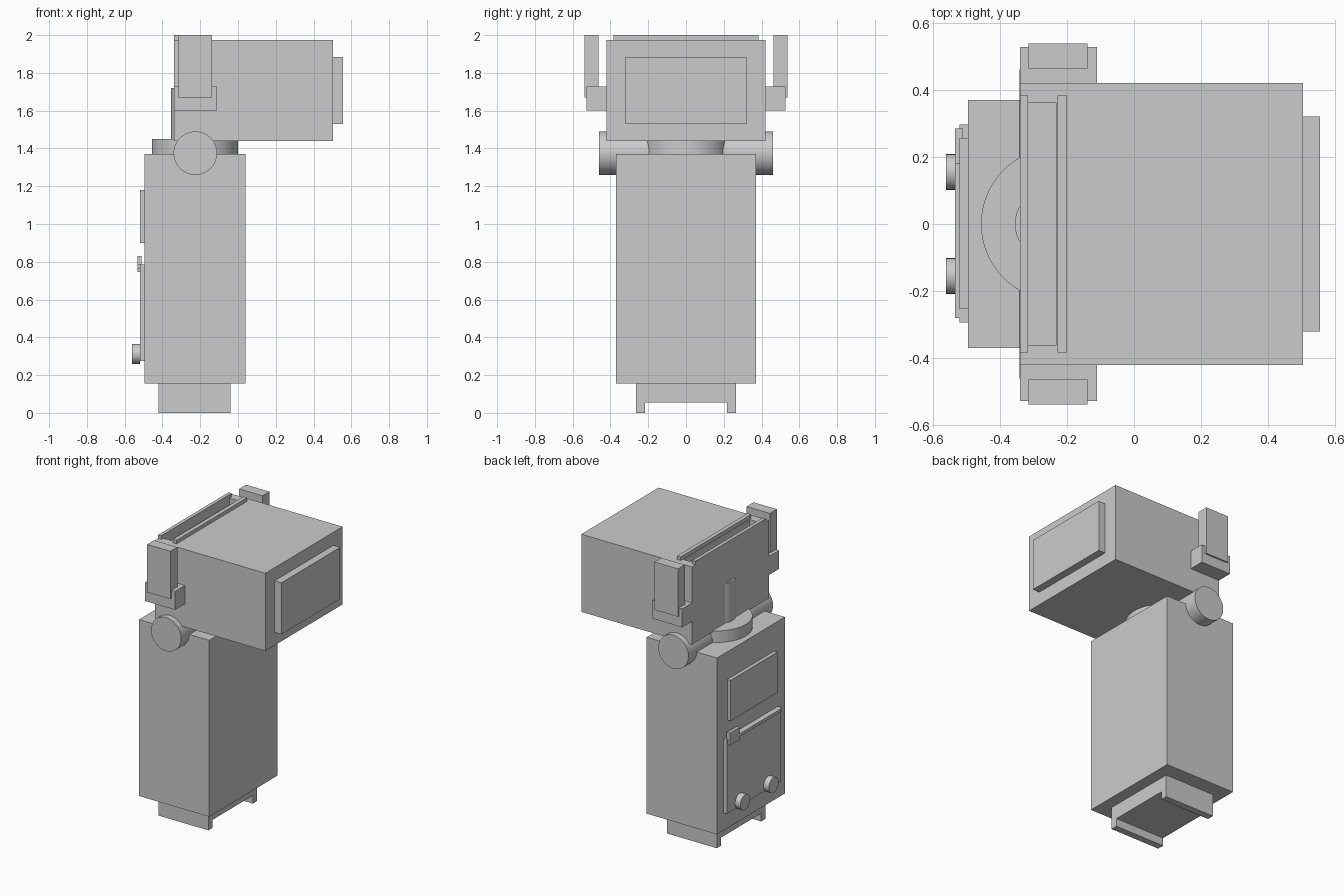
import bpy
import math

if "Cube" in bpy.data.objects:
    bpy.data.objects.remove(bpy.data.objects["Cube"])

grey = bpy.data.materials.new("plain grey")
grey.diffuse_color = (0.6, 0.6, 0.6, 1)
grey.use_nodes = True
grey.node_tree.nodes["Principled BSDF"].inputs["Base Color"].default_value = grey.diffuse_color


def box(name, x, y, z):
    """Box from (min, max) ranges."""
    bpy.ops.mesh.primitive_cube_add(size=1, location=[(a + b) / 2 for a, b in (x, y, z)])
    ob = bpy.context.object
    ob.name = name
    ob.scale = [b - a for a, b in (x, y, z)]
    bpy.ops.object.transform_apply(location=False, rotation=False, scale=True)
    ob.data.materials.append(grey)
    return ob


def cylinder(name, radius, depth, loc, rot=(0, 0, 0)):
    bpy.ops.mesh.primitive_cylinder_add(vertices=64, radius=radius, depth=depth,
                                        location=loc, rotation=rot)
    ob = bpy.context.object
    ob.name = name
    ob.data.materials.append(grey)
    bpy.ops.object.shade_smooth_by_angle(angle=math.radians(40))
    return ob


def cut(target, cutter):
    mod = target.modifiers.new("cut", 'BOOLEAN')
    mod.object = cutter
    mod.solver = 'EXACT'
    bpy.context.view_layer.objects.active = target
    bpy.ops.object.modifier_apply(modifier=mod.name)
    bpy.data.objects.remove(cutter)


# Battery body and the channelled mounting foot
box("body", (-0.495, 0.04), (-0.37, 0.37), (0.155, 1.37))
foot = box("foot", (-0.42, -0.04), (-0.265, 0.265), (0, 0.155))
cut(foot, box("foot_channel", (-0.6, 0.2), (-0.218, 0.218), (-0.1, 0.055)))

# Swivel neck and tilt hinge
cylinder("swivel_disc", 0.228, 0.08, (-0.228, 0, 1.41))
cylinder("neck_post", 0.108, 0.35, (-0.247, 0, 1.545))
cylinder("tilt_hinge", 0.115, 0.92, (-0.226, 0, 1.375), (math.pi / 2, 0, 0))

# Lamp head with the slot in its top, and the front window
head = box("head", (-0.34, 0.503), (-0.42, 0.42), (1.44, 1.975))
cut(head, box("slot", (-0.316, -0.232), (-0.36, 0.36), (1.93, 2.1)))
box("front_window", (0.503, 0.555), (-0.32, 0.32), (1.53, 1.885))
for name, x in (("rear_slot_rail", (-0.34, -0.316)), ("front_slot_rail", (-0.228, -0.2))):
    box(name, x, (-0.383, 0.383), (1.975, 2.0))

# Side clips
for s, side in ((-1, "right"), (1, "left")):
    box(side + "_clip_base", (-0.34, -0.11), sorted((s * 0.42, s * 0.527)), (1.6, 1.727))
    box(side + "_clip_tab", (-0.315, -0.138), sorted((s * 0.463, s * 0.538)), (1.67, 2.0))

# Rear panel, battery door, latch and knobs
box("rear_panel", (-0.52, -0.495), (-0.253, 0.257), (0.9, 1.18))
box("battery_door", (-0.52, -0.495), (-0.293, 0.297), (0.275, 0.785))
box("door_strip", (-0.533, -0.52), (-0.28, 0.18), (0.765, 0.785))
box("door_latch", (-0.533, -0.51), (0.18, 0.285), (0.745, 0.83))
for y in (-0.155, 0.155):
    cylinder("knob", 0.053, 0.04, (-0.54, y, 0.312), (0, math.pi / 2, 0))
